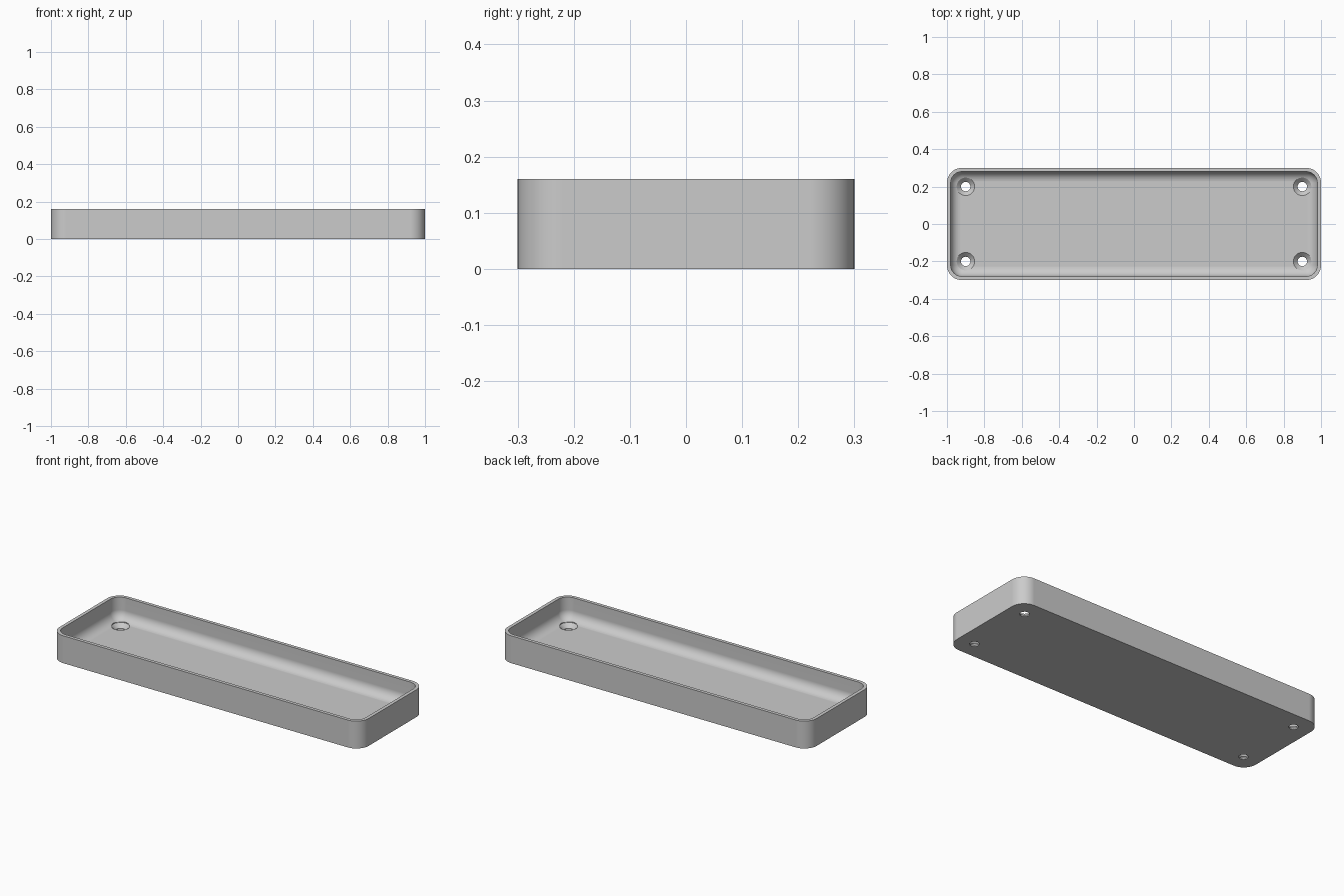
import bpy, bmesh, math

cube = bpy.data.objects.get("Cube")
if cube:
    bpy.data.objects.remove(cube, do_unlink=True)

HALF_X, HALF_Y, HEIGHT = 1.0, 0.3, 0.16
CORNER, WALL, FLOOR, FILLET = 0.08, 0.02, 0.03, 0.055
HOLE_R, SINK_R = 0.025, 0.048
CORNER_STEPS, FILLET_STEPS = 12, 10

grey = bpy.data.materials.new("plain grey")
grey.use_nodes = True
grey.diffuse_color = (0.6, 0.6, 0.6, 1)
grey.node_tree.nodes["Principled BSDF"].inputs["Base Color"].default_value = (0.6, 0.6, 0.6, 1)


def rounded_rect(inset, z):
    """Points of the tray outline moved inwards, at height z."""
    r = CORNER - inset
    pts = []
    for quarter, (sx, sy) in enumerate([(1, 1), (-1, 1), (-1, -1), (1, -1)]):
        for i in range(CORNER_STEPS + 1):
            a = (quarter + i / CORNER_STEPS) * math.pi / 2
            pts.append((sx * (HALF_X - CORNER) + r * math.cos(a),
                        sy * (HALF_Y - CORNER) + r * math.sin(a), z))
    return pts


def circle(x, y, r, z, n=48):
    return [(x + r * math.cos(2 * math.pi * i / n),
             y + r * math.sin(2 * math.pi * i / n), z) for i in range(n)]


def loft(name, rings):
    """Closed solid skinned through rings of equal point count."""
    bm = bmesh.new()
    loops = [[bm.verts.new(p) for p in ring] for ring in rings]
    for a, b in zip(loops, loops[1:]):
        for i in range(len(a)):
            j = (i + 1) % len(a)
            bm.faces.new((a[i], a[j], b[j], b[i]))
    bm.faces.new(loops[0][::-1])
    bm.faces.new(loops[-1])
    bmesh.ops.recalc_face_normals(bm, faces=bm.faces)
    mesh = bpy.data.meshes.new(name)
    bm.to_mesh(mesh)
    bm.free()
    mesh.materials.append(grey)
    obj = bpy.data.objects.new(name, mesh)
    bpy.context.collection.objects.link(obj)
    return obj


# Tray shell: outer wall, flat rim, inner wall, filleted floor
rings = [rounded_rect(0, 0), rounded_rect(0, HEIGHT), rounded_rect(WALL, HEIGHT)]
for i in range(FILLET_STEPS + 1):
    a = i / FILLET_STEPS * math.pi / 2
    rings.append(rounded_rect(WALL + FILLET * (1 - math.cos(a)),
                              FLOOR + FILLET * (1 - math.sin(a))))
tray = loft("tray", rings)

# Countersunk screw holes in the four corners
cutters = []
for x in (-0.9, 0.9):
    for y in (-0.2, 0.2):
        profile = [(HOLE_R, -0.05), (HOLE_R, FLOOR - (SINK_R - HOLE_R)),
                   (SINK_R, FLOOR), (SINK_R, HEIGHT)]
        cutter = loft("screw_hole_cutter", [circle(x, y, r, z) for r, z in profile])
        cutter.hide_render = True
        cutters.append(cutter)
        mod = tray.modifiers.new("screw hole", 'BOOLEAN')
        mod.operation = 'DIFFERENCE'
        mod.solver = 'EXACT'
        mod.object = cutter

# Bake the cuts and drop the cutters
bpy.context.view_layer.update()
depsgraph = bpy.context.evaluated_depsgraph_get()
cut_mesh = bpy.data.meshes.new_from_object(tray.evaluated_get(depsgraph))
tray.modifiers.clear()
tray.data = cut_mesh
for cutter in cutters:
    bpy.data.objects.remove(cutter, do_unlink=True)

# Smooth rounded surfaces, crisp rim and hole edges
bpy.ops.object.select_all(action='DESELECT')
tray.select_set(True)
bpy.context.view_layer.objects.active = tray
bpy.ops.object.shade_smooth_by_angle(angle=math.radians(25))
normals = tray.modifiers.new("even shading", 'WEIGHTED_NORMAL')
normals.keep_sharp = True
